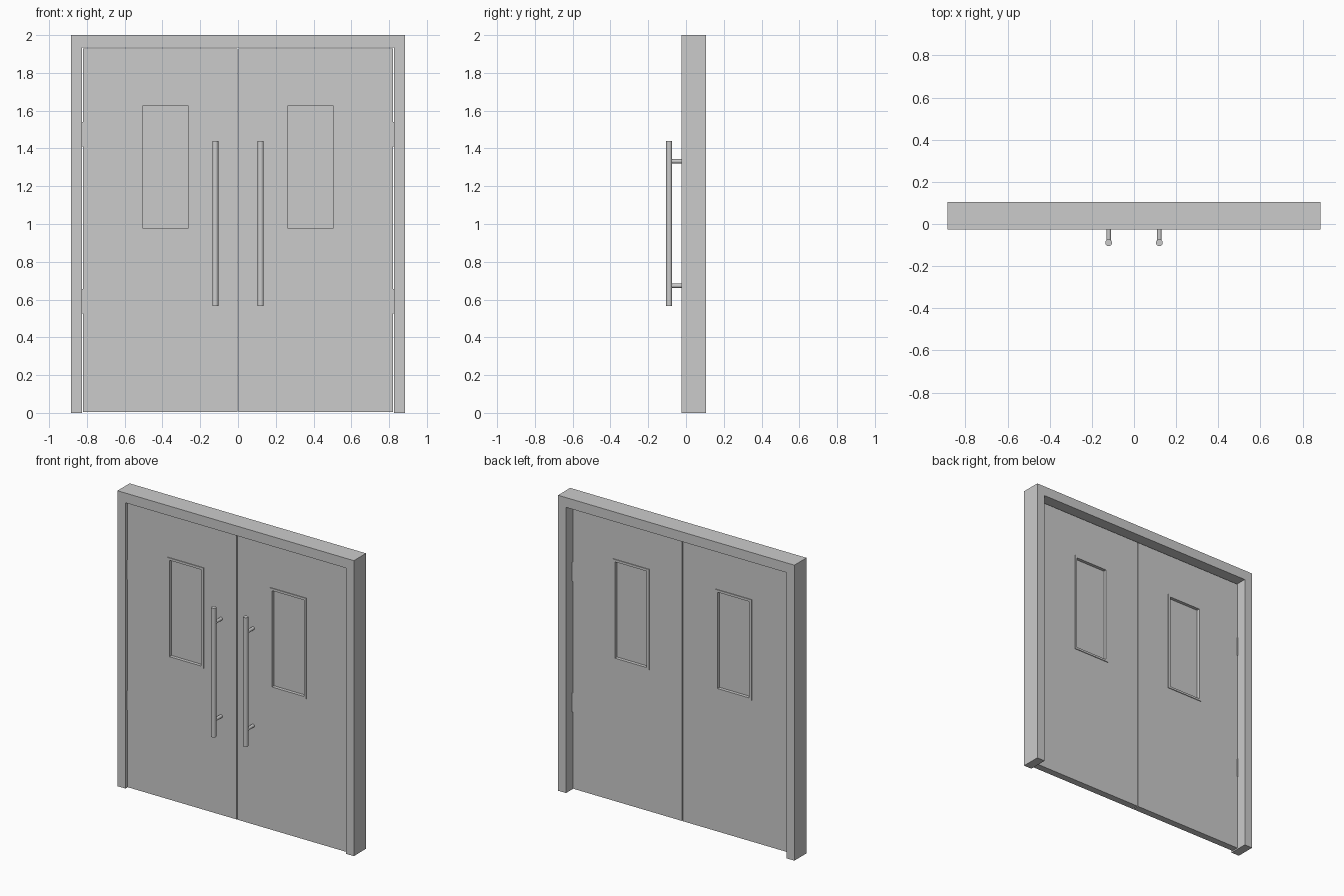
import bpy, bmesh, math

if "Cube" in bpy.data.objects:
    bpy.data.objects.remove(bpy.data.objects["Cube"])

DOOR_F, DOOR_B = -0.01, 0.037          # front and back planes of the leaves


def finish(name, bm, mirror, smooth=False):
    bmesh.ops.recalc_face_normals(bm, faces=bm.faces)
    me = bpy.data.meshes.new(name)
    bm.to_mesh(me)
    bm.free()
    ob = bpy.data.objects.new(name, me)
    bpy.context.collection.objects.link(ob)
    if mirror:
        ob.modifiers.new("Mirror", 'MIRROR')
    if smooth:
        bpy.context.view_layer.objects.active = ob
        ob.select_set(True)
        bpy.ops.object.shade_smooth_by_angle(angle=math.radians(40))
        ob.select_set(False)
    return ob


def prism(name, pts, y0, y1, mirror=True):
    """Extrude an x-z outline from y0 to y1."""
    bm = bmesh.new()
    face = bm.faces.new([bm.verts.new((x, y0, z)) for x, z in pts])
    ext = bmesh.ops.extrude_face_region(bm, geom=[face])
    for v in ext["geom"]:
        if isinstance(v, bmesh.types.BMVert):
            v.co.y = y1
    return finish(name, bm, mirror)


def rect(x0, x1, z0, z1):
    return [(x0, z0), (x1, z0), (x1, z1), (x0, z1)]


def ring(name, outer, inner, y0, y1):
    """Rectangular slab with a rectangular opening."""
    bm = bmesh.new()
    loops = [[bm.verts.new((x, y, z)) for x, z in rect(*r)]
             for r, y in ((outer, y0), (outer, y1), (inner, y1), (inner, y0))]
    for k in range(4):
        a, b = loops[k], loops[(k + 1) % 4]
        for i in range(4):
            j = (i + 1) % 4
            bm.faces.new((a[i], a[j], b[j], b[i]))
    return finish(name, bm, True)


def rod(name, p, length, r, axis, segs=32):
    """Cylinder centred on p along y or z."""
    bm = bmesh.new()
    bmesh.ops.create_cone(bm, cap_ends=True, segments=segs, radius1=r, radius2=r, depth=length)
    for v in bm.verts:
        x, y, z = v.co
        v.co = (x + p[0], y + p[1], z + p[2]) if axis == 'z' else (x + p[0], z + p[1], y + p[2])
    return finish(name, bm, True, True)


# Door frame: two jambs and a header
prism("door_frame",
      [(-0.885, 0), (-0.825, 0), (-0.825, 1.934), (0.825, 1.934), (0.825, 0),
       (0.885, 0), (0.885, 2), (-0.885, 2)], -0.025, 0.105, mirror=False)

# Leaves with window openings
ring("door_leaf", (0.003, 0.82, 0.005, 1.928), (0.262, 0.506, 0.973, 1.63), DOOR_F, DOOR_B)

# Window trim on both faces and the recessed pane
for name, y0, y1 in (("front_window_trim", DOOR_F - 0.005, DOOR_F + 0.015),
                     ("back_window_trim", DOOR_B - 0.015, DOOR_B + 0.005)):
    ring(name, (0.249, 0.519, 0.961, 1.643), (0.265, 0.503, 0.975, 1.627), y0, y1)
prism("window_pane", rect(0.2625, 0.5055, 0.9735, 1.6295), 0.010, 0.017)

# Hinge plates bridging the gap between leaf and jamb
for i, z in enumerate((0.525, 1.41)):
    prism(f"hinge_{i + 1}", rect(0.8195, 0.8255, z, z + 0.13), DOOR_F + 0.002, DOOR_B + 0.003)

# Pull handles with standoffs
rod("pull_handle", (0.12, -0.089, 1.003), 0.875, 0.016, 'z')
for i, z in enumerate((0.673, 1.332)):
    rod(f"handle_standoff_{i + 1}", (0.12, -0.047, z), 0.084, 0.011, 'y', 24)
